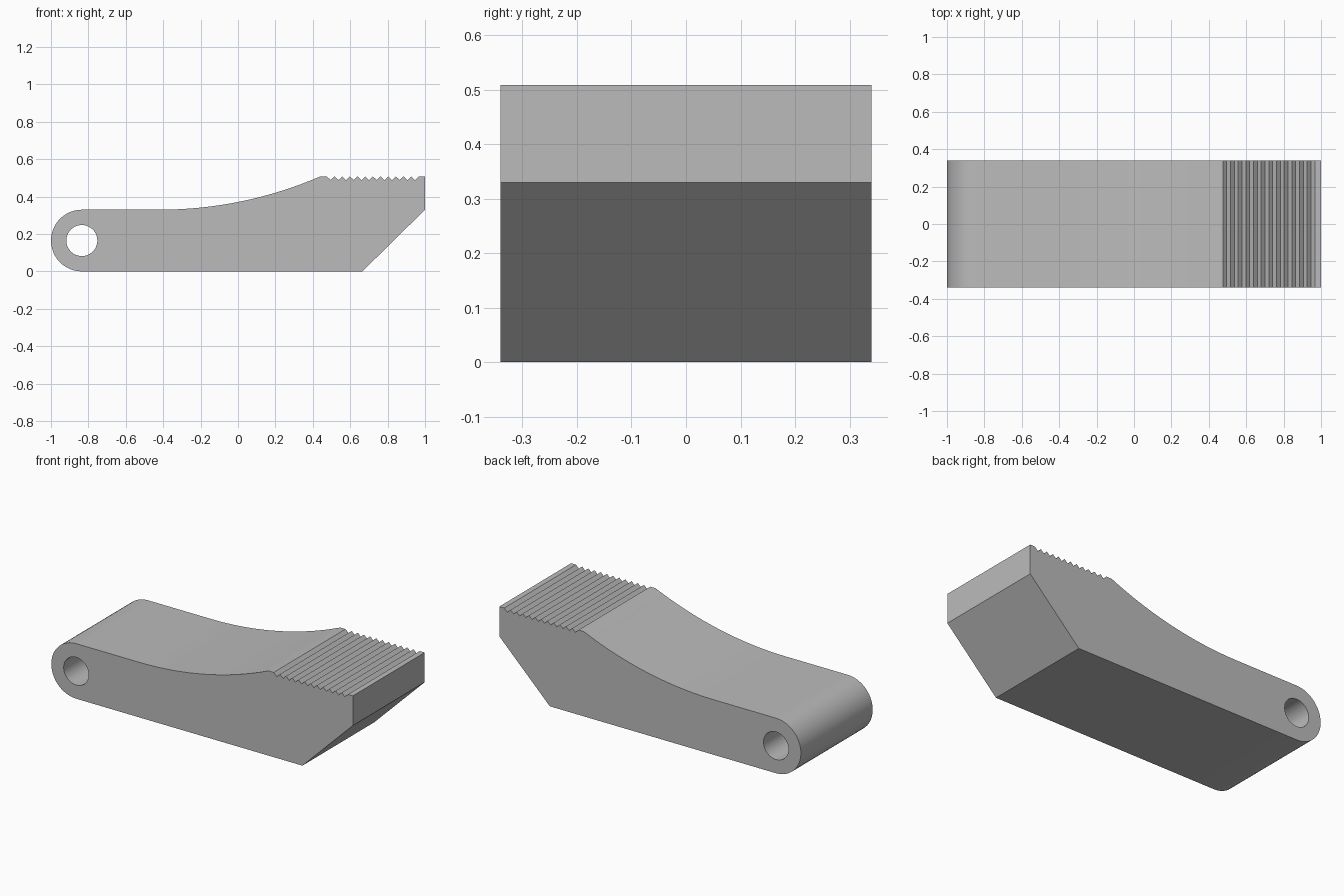
import bpy
import bmesh
from math import sin, cos, pi, asin

cube = bpy.data.objects.get("Cube")
if cube:
    bpy.data.objects.remove(cube, do_unlink=True)

HALF_WIDTH = 0.34
PIVOT_X, PIVOT_Z, END_RADIUS, HOLE_RADIUS = -0.835, 0.165, 0.165, 0.083
TOP = 0.508
TEETH, PITCH, DEPTH, TEETH_START = 12, 0.041, 0.02, 0.475


def arc(cx, cz, radius, start, end, steps):
    """Points along a circular arc in the xz plane."""
    angles = [start + (end - start) * i / steps for i in range(steps + 1)]
    return [(cx + radius * cos(a), cz + radius * sin(a)) for a in angles]


def add_loop(bm, points):
    verts = [bm.verts.new((x, -HALF_WIDTH, z)) for x, z in points]
    return [bm.edges.new((v, verts[(i + 1) % len(verts)])) for i, v in enumerate(verts)]


# Underside, chamfered nose and flat nose top
outline = [(0.665, 0), (1, 0.33), (1, TOP)]

# Row of grip teeth, running back from the nose
for i in range(TEETH, 0, -1):
    x = TEETH_START + i * PITCH
    outline += [(x, TOP), (x - PITCH / 2, TOP - DEPTH)]
outline.append((TEETH_START, TOP))

# Concave top sweep, tangent to the flat part of the arm
sweep_start, sweep_end, flat_z = -0.42, 0.44, 2 * END_RADIUS
run, rise = sweep_end - sweep_start, TOP - flat_z
radius = (run ** 2 + rise ** 2) / (2 * rise)
sweep = asin(run / radius)
outline += arc(sweep_start, flat_z + radius, radius, sweep - pi / 2, -pi / 2, 16)

# Rounded pivot end
outline += arc(PIVOT_X, PIVOT_Z, END_RADIUS, pi / 2, 3 * pi / 2, 24)

# Fill the side profile around the pivot hole, then extrude across the width
bm = bmesh.new()
edges = add_loop(bm, outline)
edges += add_loop(bm, arc(PIVOT_X, PIVOT_Z, HOLE_RADIUS, 0, 2 * pi, 40)[:-1])
bmesh.ops.triangle_fill(bm, edges=edges, use_beauty=True)
side = bmesh.ops.extrude_face_region(bm, geom=bm.faces[:], use_keep_orig=True)
moved = [g for g in side["geom"] if isinstance(g, bmesh.types.BMVert)]
bmesh.ops.translate(bm, vec=(0, 2 * HALF_WIDTH, 0), verts=moved)
bmesh.ops.recalc_face_normals(bm, faces=bm.faces[:])

mesh = bpy.data.meshes.new("lever_arm")
bm.to_mesh(mesh)
bm.free()
lever = bpy.data.objects.new("lever_arm", mesh)
bpy.context.collection.objects.link(lever)

# Plain grey material
grey = bpy.data.materials.new("plain_grey")
grey.use_nodes = True
colour = (0.5, 0.5, 0.5, 1)
grey.diffuse_color = colour
grey.node_tree.nodes["Principled BSDF"].inputs["Base Color"].default_value = colour
mesh.materials.append(grey)

# Smooth curves, crisp corners
bpy.context.view_layer.objects.active = lever
lever.select_set(True)
bpy.ops.object.shade_smooth_by_angle(angle=pi / 6)
